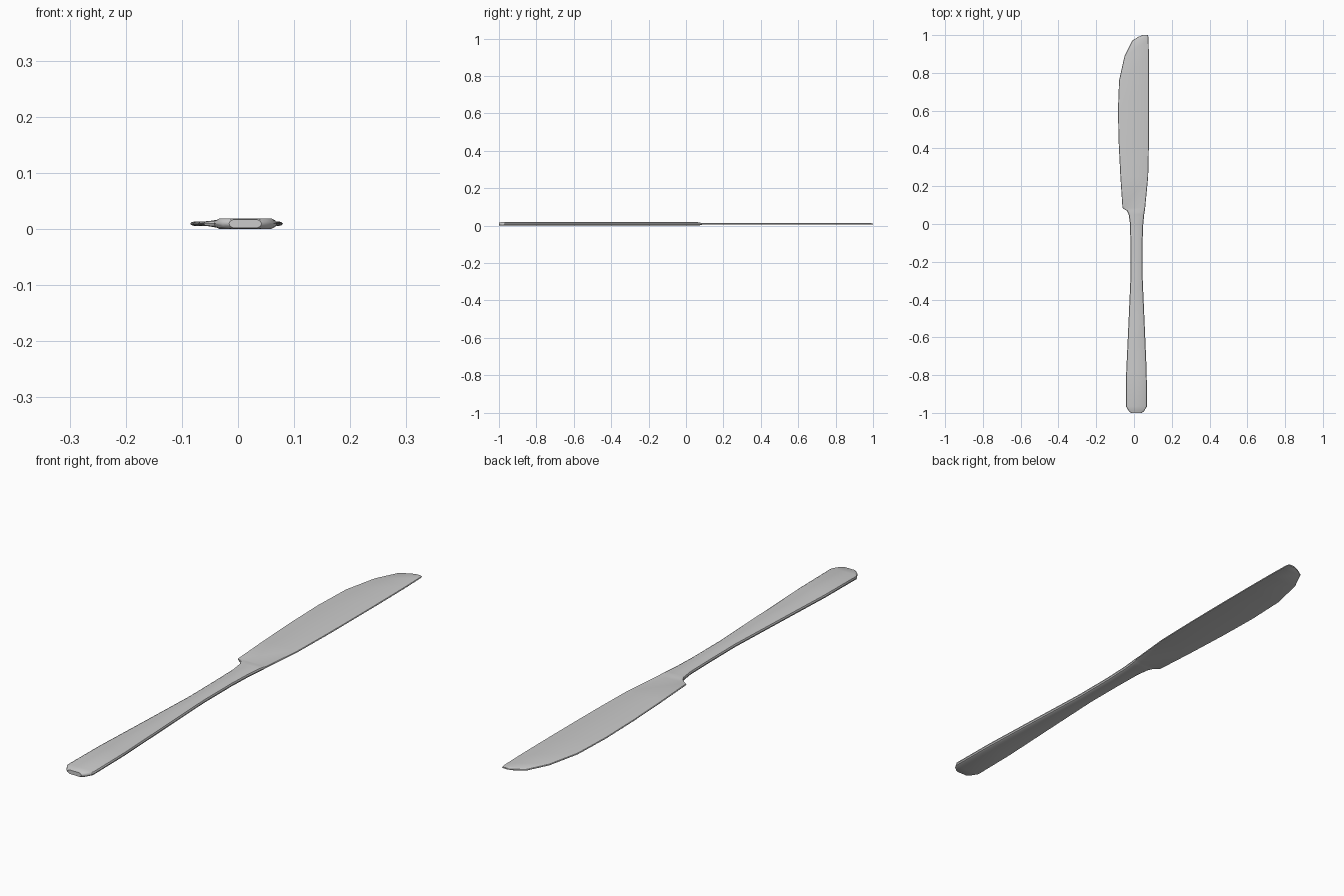
import bpy
import bmesh

ZC = 0.0095  # mid-plane height

# Outline stations: y, left x, right x, half thickness, edge rounding width
stations = [
    (-1.0, -0.016, 0.042, 0.0075, 0.008),
    (-0.99, -0.028, 0.054, 0.009, 0.009),
    (-0.965, -0.043, 0.069, 0.0095, 0.010),
    (-0.78, -0.041, 0.067, 0.0095, 0.010),
    (-0.52, -0.029, 0.056, 0.0095, 0.010),
    (-0.27, -0.018, 0.045, 0.0095, 0.010),
    (-0.10, -0.019, 0.045, 0.0095, 0.010),
    (0.0, -0.021, 0.049, 0.0095, 0.010),
    (0.05, -0.028, 0.054, 0.0095, 0.010),
    (0.07, -0.038, 0.057, 0.0085, 0.010),
    (0.085, -0.061, 0.059, 0.0045, 0.008),
    (0.25, -0.072, 0.075, 0.0042, 0.008),
    (0.43, -0.081, 0.079, 0.0042, 0.008),
    (0.60, -0.085, 0.080, 0.0042, 0.008),
    (0.76, -0.079, 0.080, 0.0042, 0.008),
    (0.89, -0.050, 0.079, 0.0042, 0.008),
    (0.97, -0.010, 0.077, 0.0040, 0.008),
    (0.99, 0.021, 0.076, 0.0038, 0.007),
    (1.0, 0.045, 0.073, 0.0025, 0.006),
]


def section(xl, xr, h, b):
    """Flat slab section with rounded edges."""
    side = [(0, 0), (0.25 * b, 0.6 * h), (b, h)]
    top = [(xl + x, z) for x, z in side] + [(xr - x, z) for x, z in reversed(side)]
    bottom = [(x, -z) for x, z in reversed(top[1:-1])]
    return top + bottom


# Handle and blade lofted as one forged piece
bm = bmesh.new()
rings = [[bm.verts.new((x, y, ZC + z)) for x, z in section(xl, xr, h, b)]
         for y, xl, xr, h, b in stations]
for a, c in zip(rings, rings[1:]):
    n = len(a)
    for i in range(n):
        j = (i + 1) % n
        bm.faces.new((a[i], a[j], c[j], c[i]))
bm.faces.new(rings[0])
bm.faces.new(rings[-1])
bmesh.ops.recalc_face_normals(bm, faces=bm.faces)
mesh = bpy.data.meshes.new("table_knife")
bm.to_mesh(mesh)
bm.free()
knife = bpy.data.objects.new("table_knife", mesh)
bpy.context.collection.objects.link(knife)

# Smooth shading with crisp edges
bpy.context.view_layer.objects.active = knife
knife.select_set(True)
bpy.ops.object.shade_smooth_by_angle(angle=0.6)
